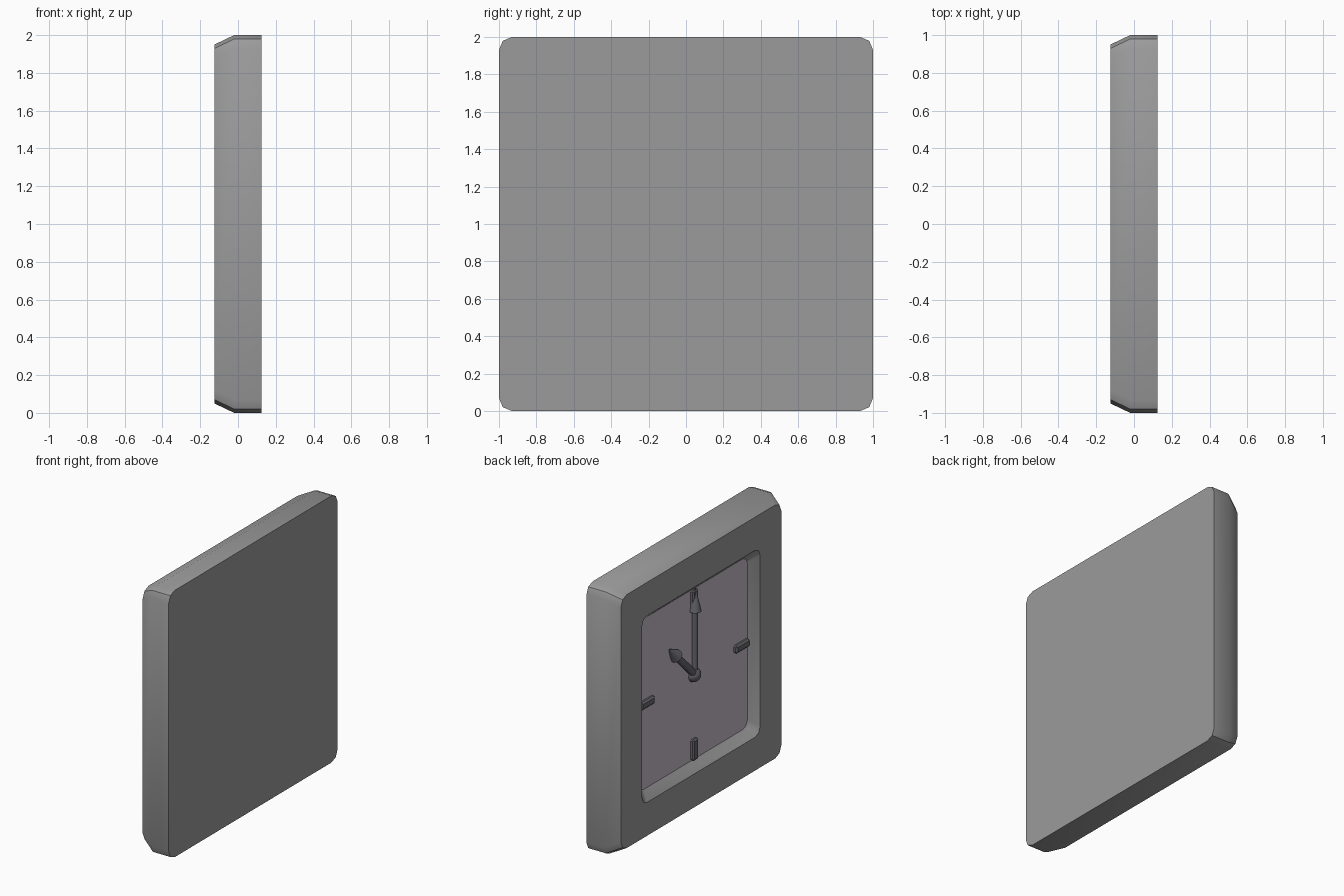
import bpy, bmesh, math
from mathutils import Vector, Matrix

if "Cube" in bpy.data.objects:
    bpy.data.objects.remove(bpy.data.objects["Cube"])


def material(name, color):
    m = bpy.data.materials.new(name)
    m.use_nodes = True
    m.diffuse_color = (*color, 1)
    m.node_tree.nodes["Principled BSDF"].inputs["Base Color"].default_value = (*color, 1)
    return m


GREY = material("mid grey", (0.33, 0.33, 0.33))
PALE = material("pale lilac grey", (0.55, 0.49, 0.57))
DARK = material("dark grey", (0.14, 0.135, 0.15))
FLOOR = -0.06           # x of the dial surface
CENTRE = Vector((FLOOR, 0, 1))


def finish(name, bm, mats, angle=35):
    bmesh.ops.recalc_face_normals(bm, faces=bm.faces)
    me = bpy.data.meshes.new(name)
    bm.to_mesh(me)
    bm.free()
    for m in mats:
        me.materials.append(m)
    ob = bpy.data.objects.new(name, me)
    bpy.context.collection.objects.link(ob)
    bpy.ops.object.select_all(action='DESELECT')
    ob.select_set(True)
    bpy.context.view_layer.objects.active = ob
    bpy.ops.object.shade_smooth_by_angle(angle=math.radians(angle))
    return ob


def rounded_ring(bm, x, half, r, steps=2):
    """Square ring with rounded corners, lying in the plane of the given x."""
    ring = []
    for q in range(4):
        mid = math.radians(45 + 90 * q)
        cy = math.copysign(half - r, math.cos(mid))
        cz = math.copysign(half - r, math.sin(mid))
        for i in range(steps + 1):
            a = math.radians(90 * q + 90 * i / steps)
            ring.append(bm.verts.new((x, cy + r * math.cos(a), 1 + cz + r * math.sin(a))))
    return ring


# Case: back plate, tapered rim, front frame and sloping recess, with the dial as its floor
bm = bmesh.new()
sections = [(0.125, 1, 0.07), (-0.02, 1, 0.07), (-0.125, 0.95, 0.07),
            (-0.125, 0.70, 0.06), (FLOOR, 0.64, 0.05)]
rings = [rounded_ring(bm, *s) for s in sections]
for a, b in zip(rings, rings[1:]):
    for i in range(len(a)):
        j = (i + 1) % len(a)
        bm.faces.new((a[i], a[j], b[j], b[i]))
bm.faces.new(rings[0])
dial = bm.faces.new(rings[-1])
dial.material_index = 1
finish("clock_case_and_dial", bm, [GREY, PALE])

# Quarter-hour marks with bevelled edges
for name, turn in (("top", 0), ("left", 90), ("bottom", 180), ("right", 270)):
    bm = bmesh.new()
    bmesh.ops.create_cube(bm, size=1)
    bmesh.ops.scale(bm, vec=(0.05, 0.06, 0.16), verts=bm.verts)
    bmesh.ops.bevel(bm, geom=bm.edges[:], offset=0.012, segments=1, affect='EDGES')
    bmesh.ops.translate(bm, vec=(0, 0, 0.56), verts=bm.verts)
    bmesh.ops.transform(bm, verts=bm.verts,
                        matrix=Matrix.Translation(CENTRE) @ Matrix.Rotation(math.radians(turn), 4, 'X'))
    finish(name + "_hour_mark", bm, [DARK], 20)


def hand(name, shaft, tip, radius, head, turn):
    """Round rod ending in a cone, pointing up and then turned about the dial axis."""
    bm = bmesh.new()
    for r1, r2, z0, z1 in ((radius, radius, 0, shaft), (head, 0.004, shaft, tip)):
        bmesh.ops.create_cone(bm, cap_ends=True, segments=12, radius1=r1, radius2=r2,
                              depth=z1 - z0, matrix=Matrix.Translation((0, 0, (z0 + z1) / 2)))
    bmesh.ops.transform(bm, verts=bm.verts,
                        matrix=Matrix.Translation(CENTRE + Vector((-0.015, 0, 0)))
                        @ Matrix.Rotation(math.radians(turn), 4, 'X'))
    finish(name, bm, [DARK])


hand("minute_hand", 0.48, 0.65, 0.02, 0.045, 0)
# Positive rotation about x turns the hand towards -y
hand("hour_hand", 0.32, 0.43, 0.026, 0.048, -45)

# Hub
bm = bmesh.new()
bmesh.ops.create_uvsphere(bm, u_segments=16, v_segments=10, radius=0.055,
                          matrix=Matrix.Translation(CENTRE))
finish("hand_hub", bm, [DARK])
